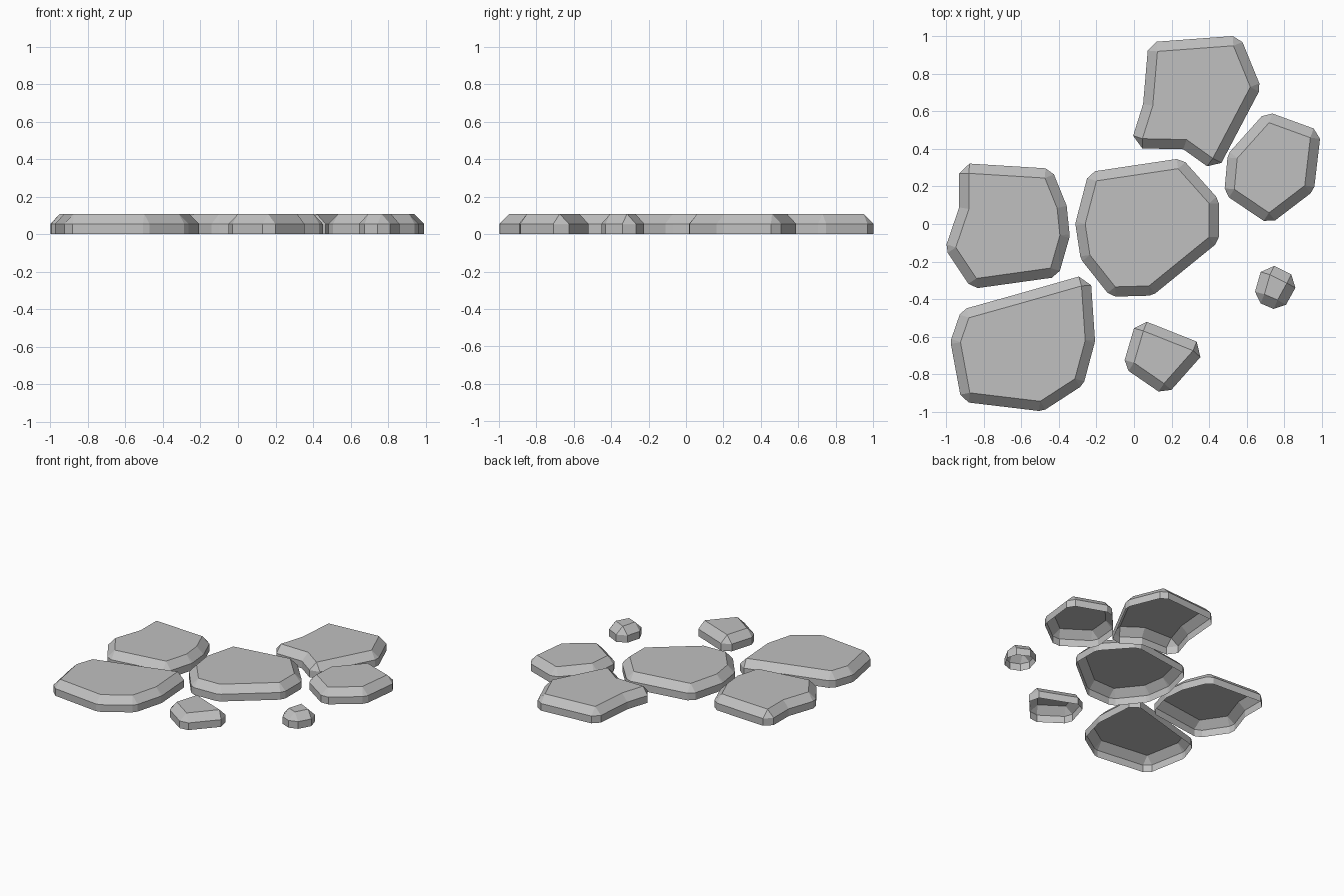
import bpy
import bmesh
from mathutils import Vector

WALL_HEIGHT = 0.055
STONE_HEIGHT = 0.108
BEVEL_WIDTH = 0.052

cube = bpy.data.objects.get("Cube")
if cube:
    bpy.data.objects.remove(cube, do_unlink=True)

# One grey stone colour
stone_grey = bpy.data.materials.new("stone_grey")
stone_grey.use_nodes = True
grey = (0.53, 0.53, 0.53, 1.0)
stone_grey.diffuse_color = grey
shader = next(n for n in stone_grey.node_tree.nodes if n.type == "BSDF_PRINCIPLED")
shader.inputs["Base Color"].default_value = grey
shader.inputs["Roughness"].default_value = 0.9


def rim_points(before, corner, after):
    """Offset a clockwise corner outward; sharp convex corners are chamfered."""
    edge_in = (corner - before).normalized()
    edge_out = (after - corner).normalized()
    normal_in = Vector((-edge_in.y, edge_in.x))
    normal_out = Vector((-edge_out.y, edge_out.x))
    spread = normal_in.dot(normal_out)
    concave = edge_in.x * edge_out.y - edge_in.y * edge_out.x > 0
    if concave or spread > 0.96:
        return [corner + (normal_in + normal_out) * BEVEL_WIDTH / (1 + spread)]
    return [corner + normal_in * BEVEL_WIDTH, corner + normal_out * BEVEL_WIDTH]


def add_stone(name, outline):
    """Flat stone with a sloped rim, upright wall and open underside."""
    points = [Vector(p) for p in outline]
    count = len(points)
    bm = bmesh.new()
    top = [bm.verts.new((p.x, p.y, STONE_HEIGHT)) for p in points]
    bm.faces.new(top[::-1])

    # Each rim vertex remembers the top corner it belongs to
    rim = []
    for i, corner in enumerate(points):
        for p in rim_points(points[i - 1], corner, points[(i + 1) % count]):
            upper = bm.verts.new((p.x, p.y, WALL_HEIGHT))
            lower = bm.verts.new((p.x, p.y, 0))
            rim.append((top[i], upper, lower))

    for i, (top_b, upper_b, lower_b) in enumerate(rim):
        top_a, upper_a, lower_a = rim[i - 1]
        bm.faces.new((lower_b, lower_a, upper_a, upper_b))
        if top_a == top_b:
            bm.faces.new((upper_b, upper_a, top_a))
        else:
            bm.faces.new((upper_b, upper_a, top_a, top_b))

    mesh = bpy.data.meshes.new(name)
    bm.to_mesh(mesh)
    bm.free()
    mesh.materials.append(stone_grey)
    stone = bpy.data.objects.new(name, mesh)
    bpy.context.collection.objects.link(stone)


# Top outlines, clockwise from the back left corner
add_stone("back_stone", [(0.125, 0.92), (0.53, 0.95), (0.62, 0.73), (0.42, 0.35),
                         (0.28, 0.45), (0.045, 0.455), (0.1, 0.63)])
add_stone("left_stone", [(0.72, 0.54), (0.94, 0.46), (0.91, 0.205), (0.72, 0.06),
                         (0.535, 0.185), (0.55, 0.35)])
add_stone("centre_stone", [(-0.2, 0.23), (0.235, 0.295), (0.4, 0.11), (0.4, -0.07),
                           (0.08, -0.33), (-0.1, -0.335), (-0.235, -0.165), (-0.26, 0.0)])
add_stone("right_stone", [(-0.88, 0.27), (-0.475, 0.245), (-0.41, 0.085), (-0.395, -0.06),
                          (-0.445, -0.235), (-0.84, -0.29), (-0.95, -0.125), (-0.88, 0.08)])
add_stone("front_right_stone", [(-0.88, -0.5), (-0.63, -0.43), (-0.28, -0.33), (-0.26, -0.62),
                                (-0.315, -0.825), (-0.5, -0.945), (-0.875, -0.9), (-0.925, -0.63)])
add_stone("front_small_stone", [(0.05, -0.57), (0.315, -0.675), (0.16, -0.85), (0.0, -0.74)])
add_stone("pebble", [(0.725, -0.27), (0.815, -0.315), (0.765, -0.405), (0.695, -0.375)])
